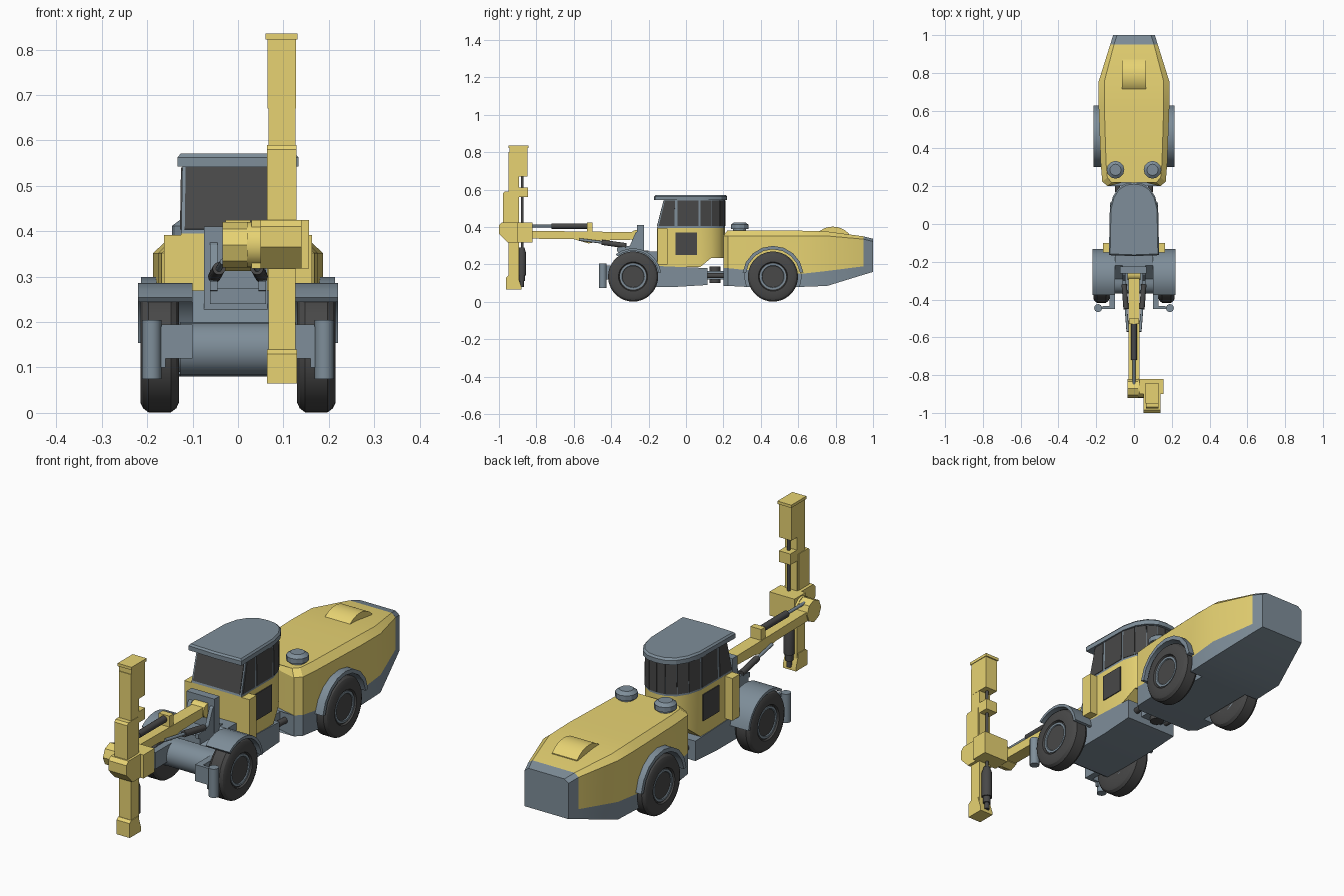
import bpy, bmesh
from math import sin, cos, pi, radians
from mathutils import Vector as V

if "Cube" in bpy.data.objects:
    bpy.data.objects.remove(bpy.data.objects["Cube"])


def material(name, rgb):
    m = bpy.data.materials.new(name)
    m.diffuse_color = (*rgb, 1)
    m.use_nodes = True
    m.node_tree.nodes["Principled BSDF"].inputs["Base Color"].default_value = m.diffuse_color
    return m


YEL = material("yellow_paint", (.8, .65, .17))
GREY = material("blue_grey_paint", (.21, .27, .32))
DARK = material("dark_rubber_glass", (.065, .065, .065))


def make(name, verts, faces, mat):
    bm = bmesh.new()
    vs = [bm.verts.new(v) for v in verts]
    for f in faces:
        bm.faces.new([vs[i] for i in f])
    bmesh.ops.remove_doubles(bm, verts=bm.verts, dist=1e-5)
    bmesh.ops.recalc_face_normals(bm, faces=bm.faces)
    me = bpy.data.meshes.new(name)
    bm.to_mesh(me)
    bm.free()
    me.materials.append(mat)
    ob = bpy.data.objects.new(name, me)
    bpy.context.collection.objects.link(ob)
    return ob


def prism(name, pts, x0, x1, mat):
    """Side profile of (y, z) points extruded along x."""
    n = len(pts)
    verts = [(x, y, z) for x in (x0, x1) for y, z in pts]
    faces = [(i, (i + 1) % n, n + (i + 1) % n, n + i) for i in range(n)]
    return make(name, verts, faces + [tuple(range(n)), tuple(range(n, 2 * n))], mat)


def box(name, x0, x1, y0, y1, z0, z1, mat):
    return prism(name, [(y0, z0), (y1, z0), (y1, z1), (y0, z1)], x0, x1, mat)


def lathe(name, start, axis, prof, mat, seg=28):
    """Revolve (distance, radius) points around an axis."""
    q = V(axis).normalized().to_track_quat('Z', 'Y')
    verts = [V(start) + q @ V((r * cos(2 * pi * i / seg), r * sin(2 * pi * i / seg), t))
             for t, r in prof for i in range(seg)]
    faces = [(k * seg + i, k * seg + (i + 1) % seg, (k + 1) * seg + (i + 1) % seg, (k + 1) * seg + i)
             for k in range(len(prof) - 1) for i in range(seg)]
    e = (len(prof) - 1) * seg
    return make(name, verts, faces + [tuple(range(seg)), tuple(range(e, e + seg))], mat)


def rod(name, a, b, r, mat, seg=16):
    d = V(b) - V(a)
    return lathe(name, a, d, [(0, r), (d.length, r)], mat, seg)


def hull(name, rings, mat):
    """Stack of mirrored half outlines running front to back."""
    n = len(rings[0])
    verts = [(s * x, y, z) for r in rings for x, y, z in r for s in (1, -1)]
    idx = lambda k, i, s: (k * n + i) * 2 + s
    faces = []
    for k in range(len(rings) - 1):
        for s in (0, 1):
            faces += [(idx(k, i, s), idx(k, i + 1, s), idx(k + 1, i + 1, s), idx(k + 1, i, s)) for i in range(n - 1)]
        for i in (0, n - 1):
            if rings[k][i][0] > 0:
                faces.append((idx(k, i, 0), idx(k, i, 1), idx(k + 1, i, 1), idx(k + 1, i, 0)))
    for k in (0, len(rings) - 1):
        for i in range(n - 1):
            f = [idx(k, i, 0), idx(k, i + 1, 0), idx(k, i + 1, 1), idx(k, i, 1)]
            if rings[k][i][0] == 0:
                f = f[:3]
            elif rings[k][i + 1][0] == 0:
                f = [f[0], f[1], f[3]]
            faces.append(tuple(f))
    return make(name, verts, faces, mat)


def arc(cy, cz, r, a0, a1, n):
    return [(cy + r * cos(radians(a0 + (a1 - a0) * i / n)), cz + r * sin(radians(a0 + (a1 - a0) * i / n)))
            for i in range(n + 1)]


# Rear engine body: grey lower hull, yellow cover, grey tail cap
out = [(0, .24), (.08, .215), (.14, .2), (.168, .225), (.176, .32), (.187, .62), (.187, .755), (.126, .95)]
zb = [.085, .085, .085, .085, .08, .08, .085, .145]
zm = [.18, .18, .18, .18, .17, .15, .165, .19]
zs = [.352] * 7 + [.335]
zt = [.38] * 6 + [.376, .35]
ring = lambda zz: [(x, y, z) for (x, y), z in zip(out, zz)]
top = [(x * .84, y + (.02 if y < .3 else 0), z) for (x, y), z in zip(out, zt)]
lower = hull("rear_hull_lower", [ring(zb), ring(zm)], GREY)
cover = hull("engine_cover", [ring(zm), ring(zs), top], YEL)
hull("tail_cap", [[(.126, .95, .145), (.11, 1, .16)], [(.126, .95, .19), (.11, 1, .2)],
                  [(.126, .95, .335), (.11, 1, .322)], [(.106, .95, .35), (.09, 1, .337)]], GREY)
prism("cover_bump", [(.7, .37)] + arc(.785, .285, .117, 137, 43, 8) + [(.87, .35)], -.063, .063, YEL)
for s in (-1, 1):
    lathe("exhaust_cap", (s * .098, .287, .37), (0, 0, 1),
          [(0, .035), (.02, .035), (.02, .047), (.042, .047), (.055, .03)], GREY, 12)

# Wheels, fenders and wheel arch cutouts
tyre = [(0, .07), (0, .112), (.006, .125), (.018, .134), (.067, .134), (.079, .125), (.085, .112), (.085, .078),
        (.077, .074)]
for s in (-1, 1):
    side = "right" if s > 0 else "left"
    for y, pos in ((-.283, "front"), (.465, "rear")):
        lathe(f"{pos}_tyre_{side}", (s * .13, y, .135), (s, 0, 0), tyre, DARK, 36)
        lathe(f"{pos}_hub_{side}", (s * .13, y, .135), (s, 0, 0),
              [(0, .07), (.081, .07), (.081, .06), (.074, .056), (.076, .0005)], GREY)
    prism(f"front_fender_{side}", arc(-.283, .135, .151, 8, 128, 9) + arc(-.283, .135, .138, 128, 8, 9),
          s * .1, s * .22, GREY)
    prism(f"rear_fender_{side}", arc(.465, .135, .164, 8, 172, 8) + arc(.465, .135, .146, 172, 8, 8),
          s * .125, s * .214, GREY)
    cut = rod(f"arch_cutter_{side}", (s * .122, .465, .135), (s * .3, .465, .135), .15, GREY, 32)
    cut.hide_render = True
    cut.hide_set(True)
    for ob in (lower, cover):
        m = ob.modifiers.new("arch", 'BOOLEAN')
        m.object = cut
        m.solver = 'EXACT'
for y in (-.283, .465):
    rod("axle", (-.14, y, .135), (.14, y, .135), .045, GREY)

# Front chassis and articulation joint
prism("front_chassis", [(.115, .09), (.115, .18), (-.12, .19), (-.2, .2)] + arc(-.31, .14, .06, 90, 250, 8)
      + [(-.2, .08), (-.05, .08)], -.128, .128, GREY)
prism("chassis_hump", [(-.14, .18), (-.14, .27), (-.22, .27), (-.3, .19)], -.1, .1, GREY)
box("joint_block", -.055, .055, .1, .25, .12, .165, GREY)
rod("joint_pin", (0, .155, .1), (0, .155, .19), .03, DARK)
for s in (-1, 1):
    rod("steering_cylinder", (s * .08, .08, .14), (s * .09, .25, .14), .014, DARK)

# Front stabiliser jacks
for s in (-1, 1):
    rod("jack_leg", (s * .19, -.445, .075), (s * .19, -.445, .205), .021, GREY)
    box("jack_bracket", s * .125, s * .168, -.45, -.435, .12, .195, GREY)
    box("jack_arm", s * .1, s * .13, -.45, -.33, .12, .195, GREY)
    box("jack_link", s * .16, s * .18, -.45, -.44, .1, .19, GREY)

# Cab: yellow base, grey frame, dark glass, roof
cab = [(0, -.155), (.125, -.155), (.125, -.055), (.125, .075), (.108, .135), (.08, .178), (.04, .203), (0, .208)]
low = [(x, y, .185 if y < .1 else .235) for x, y in cab]
mid = [(x, y, .395) for x, y in cab]
high = [(x * .98, y + (.04 if y < -.1 else .0), .55) for x, y in cab]
hull("cab_base", [low, mid], YEL)
hull("cab_frame", [mid, high], GREY)
roof = [(0, -.17), (.133, -.165), (.128, .08), (.112, .145), (.083, .19), (.043, .215), (0, .22)]
hull("cab_roof", [[(x, y, .543) for x, y in roof], [(x, y, .563) for x, y in roof],
                  [(x * .95, y * .96, .571) for x, y in roof]], GREY)


def pane(name, a, b, c, d, mx, mz):
    """Thin glass panel inset in the quad a-b-c-d, standing just proud of it."""
    at = lambda u, v: a.lerp(b, u).lerp(d.lerp(c, u), v)
    n = (b - a).cross(d - a).normalized() * .003
    pts = [at(mx, mz), at(1 - mx, mz), at(1 - mx, 1 - mz), at(mx, 1 - mz)]
    make(name, [p + k * n for k in (-1, 1) for p in pts],
         [(0, 1, 2, 3), (4, 5, 6, 7), (0, 1, 5, 4), (1, 2, 6, 5), (2, 3, 7, 6), (3, 0, 4, 7)], DARK)


flip = lambda p, s: V((p[0] * s, p[1], p[2]))
pane("windscreen", flip(mid[1], -1), V(mid[1]), V(high[1]), flip(high[1], -1), .03, .06)
for s in (-1, 1):
    for i in range(1, 7):
        pane("cab_window", *(flip(p, s) for p in (mid[i], mid[i + 1], high[i + 1], high[i])),
             .07 if i < 3 else .02, .06)
    box("door_window", s * .12, s * .129, -.055, .06, .25, .37, DARK)
    box("cab_side_box", s * .08, s * .163, -.152, -.1, .2, .392, YEL)

# Boom mount
box("mount_plate", -.075, .065, -.262, -.225, .2, .41, GREY)
for s in (-1, 1):
    prism("mount_cheek", [(-.37, .27), (-.24, .25), (-.24, .39), (-.27, .37), (-.3, .3), (-.37, .29)],
          s * .045, s * .062, GREY)
    rod("lift_barrel", (s * .052, -.32, .3), (s * .042, -.45, .318), .014, DARK)
    rod("lift_rod", (s * .042, -.45, .318), (s * .033, -.57, .333), .007, GREY)
box("mount_floor", -.062, .062, -.36, -.2, .24, .275, GREY)

# Boom arm with tilt cylinder
prism("boom_arm", [(-.86, .338), (-.6, .335), (-.52, .312), (-.45, .328), (-.25, .333), (-.25, .372), (-.86, .38)],
      -.029, .029, YEL)
rod("boom_pivot", (-.034, -.265, .352), (.034, -.265, .352), .032, YEL)
box("cylinder_lug", -.027, .027, -.53, -.5, .365, .425, YEL)
rod("tilt_barrel", (0, -.72, .405), (0, -.51, .405), .015, DARK)
rod("tilt_rod", (0, -.87, .405), (0, -.72, .405), .007, GREY)

# Rotation head
rod("boom_knuckle", (-.034, -.87, .37), (.034, -.87, .37), .05, YEL, 8)
rod("rotation_drum", (.02, -.87, .37), (.07, -.87, .37), .05, YEL, 24)
box("head_block", .03, .156, -.9, -.82, .318, .425, YEL)
prism("head_cradle", [(-1, .41), (-.985, .425), (-.88, .425), (-.88, .318), (-.955, .318), (-1, .365)],
      .05, .14, YEL)

# Drill feed mast
box("mast_beam", .067, .127, -.948, -.892, .065, .8, YEL)
box("mast_top", .065, .128, -.945, -.848, .67, .825, YEL)
box("mast_cap", .061, .131, -.95, -.842, .822, .835, YEL)
prism("mast_cover", [(-.978, .4), (-.9, .4), (-.9, .59), (-.97, .59), (-.978, .58)], .064, .129, YEL)
box("rod_guide", .068, .126, -.9, -.845, .56, .61, YEL)
prism("mast_foot", [(-.962, .065), (-.88, .065), (-.88, .08), (-.9, .14), (-.95, .14), (-.962, .13)],
      .064, .13, YEL)
rod("drill_rod", (.097, -.876, .28), (.097, -.876, .7), .007, DARK, 12)
lathe("drill_hammer", (.097, -.878, .08), (0, 0, 1),
      [(0, .011), (.03, .011), (.03, .017), (.06, .017), (.06, .023), (.18, .023), (.21, .014)], DARK, 20)

# Smooth round parts, keep hard edges
bpy.ops.object.select_all(action='SELECT')
bpy.context.view_layer.objects.active = lower
bpy.ops.object.shade_smooth_by_angle(angle=radians(25))
